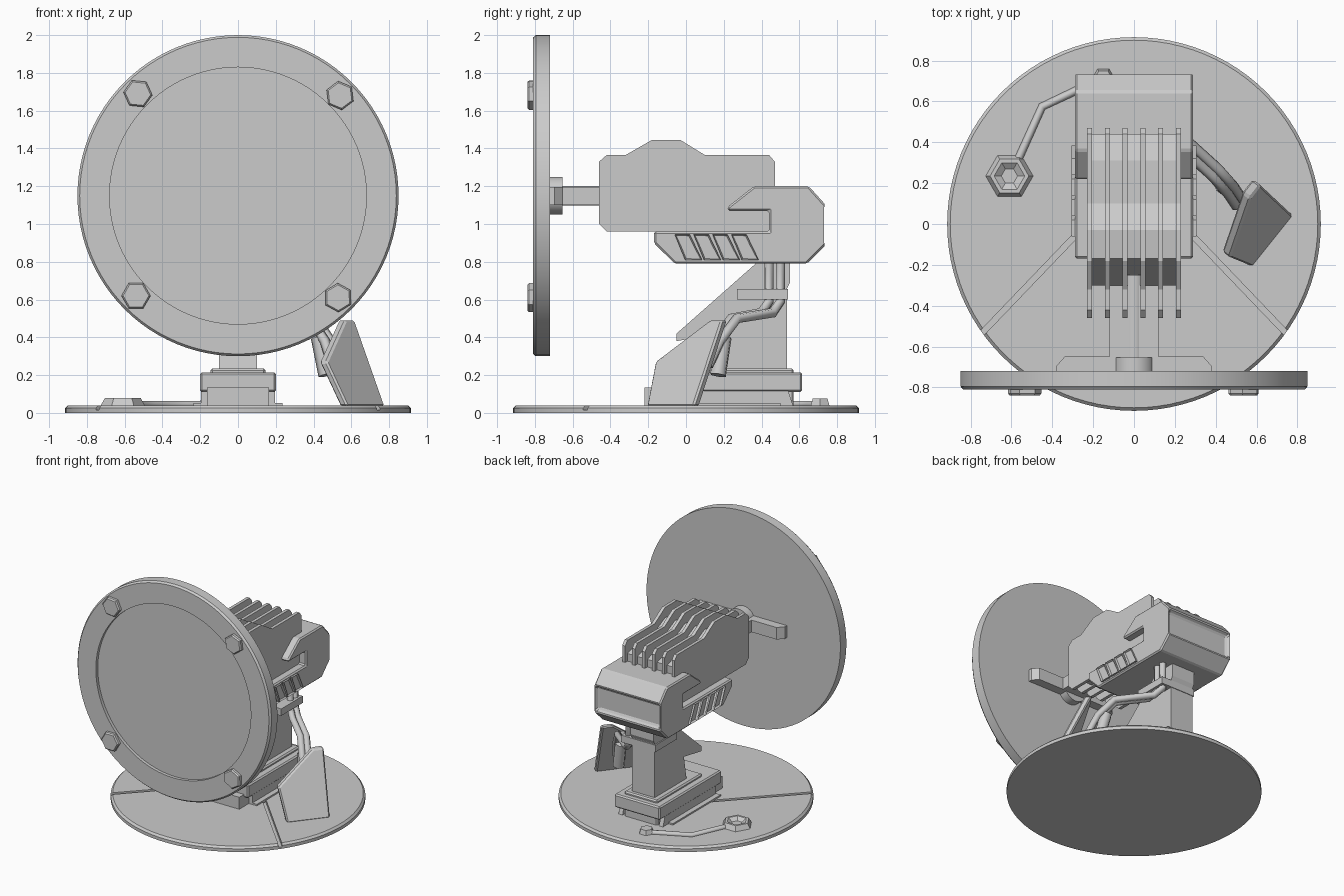
import bpy, bmesh, math
from mathutils import Vector, Matrix

if "Cube" in bpy.data.objects:
    bpy.data.objects.remove(bpy.data.objects["Cube"])

grey = bpy.data.materials.new("plain grey")
grey.diffuse_color = (0.6, 0.6, 0.6, 1)
grey.use_nodes = True
grey.node_tree.nodes["Principled BSDF"].inputs["Base Color"].default_value = grey.diffuse_color


def finish(bm, name, bevel=0, smooth=False):
    bmesh.ops.recalc_face_normals(bm, faces=bm.faces)
    me = bpy.data.meshes.new(name)
    bm.to_mesh(me)
    bm.free()
    ob = bpy.data.objects.new(name, me)
    bpy.context.collection.objects.link(ob)
    me.materials.append(grey)
    if bevel:
        m = ob.modifiers.new("edge", 'BEVEL')
        m.width, m.segments, m.limit_method = bevel, 1, 'ANGLE'
    if smooth:
        bpy.ops.object.select_all(action='DESELECT')
        ob.select_set(True)
        bpy.context.view_layer.objects.active = ob
        bpy.ops.object.shade_smooth_by_angle(angle=math.radians(30))
    return ob


def prism(name, pts, lo, hi, axis='x', bevel=0, inset=None):
    """Extrude a profile along x (pts are y,z) or z (pts are x,y)."""
    bm = bmesh.new()
    put = (lambda p, h: (h, *p)) if axis == 'x' else (lambda p, h: (*p, h))
    f = bm.faces.new([bm.verts.new(put(p, lo)) for p in pts])
    r = bmesh.ops.extrude_face_region(bm, geom=[f])
    bmesh.ops.translate(bm, vec=put((0, 0), hi - lo),
                        verts=[v for v in r['geom'] if isinstance(v, bmesh.types.BMVert)])
    bmesh.ops.recalc_face_normals(bm, faces=bm.faces)
    if inset:
        n, thick, depth = inset
        faces = [f for f in bm.faces if f.normal.dot(Vector(n)) > 0.95]
        bmesh.ops.inset_region(bm, faces=faces, thickness=thick, depth=-depth)
    return finish(bm, name, bevel)


def box(name, x, y, z, bevel=0):
    return prism(name, [(y[0], z[0]), (y[1], z[0]), (y[1], z[1]), (y[0], z[1])], *x, bevel=bevel)


def lathe(name, prof, axis, origin, n=96, turn=0.0):
    """Spin (radius, height) points about y or z through origin."""
    bm = bmesh.new()
    vs = [bm.verts.new((r, 0, h) if axis == 'z' else (r, h, 0)) for r, h in prof]
    es = [bm.edges.new(e) for e in zip(vs, vs[1:])]
    ax = Vector((0, 0, 1)) if axis == 'z' else Vector((0, 1, 0))
    bmesh.ops.spin(bm, geom=vs + es, cent=(0, 0, 0), axis=ax, angle=2 * math.pi, steps=n)
    bmesh.ops.remove_doubles(bm, verts=bm.verts, dist=1e-4)
    bmesh.ops.transform(bm, matrix=Matrix.Translation(origin) @ Matrix.Rotation(turn, 4, ax), verts=bm.verts)
    return finish(bm, name, smooth=n > 12)


def tube(name, pts, r, sides=1):
    cu = bpy.data.curves.new(name, 'CURVE')
    cu.dimensions, cu.bevel_depth, cu.bevel_resolution, cu.use_fill_caps = '3D', r, sides, True
    sp = cu.splines.new('POLY')
    sp.points.add(len(pts) - 1)
    for p, co in zip(sp.points, pts):
        p.co = (*co, 1)
    ob = bpy.data.objects.new(name, cu)
    bpy.context.collection.objects.link(ob)
    cu.materials.append(grey)


# round base with two radial grooves
base = lathe("base_disc", [(0, 0), (0.915, 0), (0.915, 0.025), (0.9, 0.04), (0, 0.04)], 'z', (0, 0, 0))
for s in (-1, 1):
    a, b = Vector((0.2 * s, 0.034)), Vector((0.84 * s, -0.634))
    w = (b - a).orthogonal().normalized() * 0.014
    cut = prism("groove_cutter", [a + w, b + w, b - w, a - w], 0.015, 0.1, 'z')
    cut.hide_render = True
    cut.display_type = 'WIRE'
    m = base.modifiers.new("groove", 'BOOLEAN')
    m.operation, m.object, m.solver = 'DIFFERENCE', cut, 'EXACT'

# foot and column
box("foot_plate", (-0.235, 0.235), (-0.1, 0.5), (0.03, 0.052))
box("foot_core", (-0.145, 0.145), (0.0, 0.57), (0.03, 0.235), 0.01)
box("foot_toe", (-0.165, 0.165), (-0.22, 0.2), (0.03, 0.135))
for s in (-1, 1):
    prism("foot_skirt", [(-0.1, 0.03), (0.57, 0.03), (0.54, 0.12), (-0.1, 0.12)], 0.16 * s, 0.195 * s)
box("foot_rail", (-0.2, 0.2), (-0.16, 0.615), (0.11, 0.215), 0.01)
prism("column", [(0.13, 0.2), (0.17, 0.42), (-0.05, 0.38), (-0.05, 0.42), (0.38, 0.8), (0.55, 0.8),
                 (0.55, 0.69), (0.535, 0.66), (0.535, 0.2)], -0.1, 0.1)
box("pipe_clamp", (-0.11, 0.19), (0.27, 0.54), (0.6, 0.655))

# finned main body
fin = [(-0.46, 1.0), (-0.42, 0.96), (0.47, 0.96), (0.47, 1.33), (0.44, 1.365), (0.1, 1.365),
       (-0.03, 1.445), (-0.18, 1.445), (-0.32, 1.365), (-0.42, 1.365), (-0.46, 1.33)]
for i in range(6):
    x = -0.217 + i * 0.0868
    prism("cooling_fin", fin, x - 0.0125, x + 0.0125)
prism("body_core", [(-0.3, 0.97), (-0.3, 1.05), (-0.17, 1.35), (-0.03, 1.365), (0.1, 1.3), (0.31, 1.3),
                    (0.44, 1.26), (0.44, 0.97)], -0.215, 0.215)

# rear housing with claw-shaped cheeks and recessed back panel
prism("rear_housing", [(-0.17, 0.96), (-0.17, 0.9), (-0.06, 0.79), (0.64, 0.79), (0.74, 0.89), (0.74, 1.1),
                       (0.65, 1.2), (0.36, 1.2), (0.22, 1.09), (0.22, 1.07), (0.44, 1.07), (0.44, 0.96)],
      -0.29, 0.29, bevel=0.016, inset=((0, 1, 0), 0.03, 0.035))
for s in (-1, 1):
    for i in range(4):
        y = -0.06 + i * 0.1
        prism("side_vent", [(y, 0.945), (y + 0.08, 0.945), (y + 0.145, 0.81), (y + 0.055, 0.81)],
              0.27 * s, 0.305 * s, inset=((s, 0, 0), 0.016, 0.025))

# connecting rod, collar and T bracket
lathe("rod", [(0, -0.73), (0.052, -0.73), (0.052, -0.25), (0, -0.25)], 'y', (0, 0, 1.15), 32)
lathe("rod_collar", [(0, -0.73), (0.1, -0.73), (0.1, -0.655), (0, -0.655)], 'y', (0, 0, 1.15), 32)
prism("t_bracket", [(-0.38, -0.73), (0.38, -0.73), (0.38, -0.695), (0.34, -0.65), (0.12, -0.65), (0.12, -0.3),
                    (-0.12, -0.3), (-0.12, -0.65), (-0.34, -0.65), (-0.38, -0.695)], 1.1, 1.195, 'z')

# big round front plate with shallow recess and bolts
lathe("front_plate", [(0, -0.785), (0.68, -0.785), (0.68, -0.81), (0.838, -0.81), (0.85, -0.795),
                      (0.85, -0.72), (0, -0.72)], 'y', (0, 0, 1.15))
for x, z, t in ((-0.53, 1.69, 0.1), (0.54, 1.68, 0.4), (-0.54, 0.62, 0), (0.53, 0.61, 0.5)):
    lathe("bolt", [(0, -0.8), (0.077, -0.8), (0.077, -0.83), (0.068, -0.84), (0, -0.84)], 'y', (x, 0, z), 6, t)

# leaning side shield, extruded away from its outer face
bm = bmesh.new()
f = bm.faces.new([bm.verts.new(p) for p in ((0.78, 0.04, 0.035), (0.62, 0.19, 0.49), (0.57, 0.125, 0.49),
                                             (0.47, -0.165, 0.27), (0.58, -0.21, 0.035))])
r = bmesh.ops.extrude_face_region(bm, geom=[f])
bmesh.ops.translate(bm, vec=(-0.04, 0.032, 0),
                    verts=[v for v in r['geom'] if isinstance(v, bmesh.types.BMVert)])
finish(bm, "side_shield", 0.01)

# pipes from housing to shield, with end sleeve
for d in (0, 0.06):
    tube("pipe", [(0.15, 0.44 + d, 0.82), (0.15, 0.44 + d, 0.59), (0.2, 0.4 + d, 0.53),
                  (0.38 + d / 2, 0.24 + d / 2, 0.5), (0.46 + d / 2, 0.15 + d / 2, 0.38),
                  (0.5 + d / 2, 0.09 + d / 2, 0.25)], 0.027)
tube("pipe_sleeve", [(0.43, 0.2, 0.4), (0.47, 0.17, 0.2)], 0.045)

# hexagonal floor socket with its cable and plug
lathe("floor_socket", [(0, 0.03), (0.122, 0.03), (0.095, 0.078), (0.075, 0.078), (0.04, 0.055), (0, 0.055)],
      'z', (-0.61, 0.235, 0), 6)
tube("floor_cable", [(-0.57, 0.31, 0.045), (-0.45, 0.575, 0.045), (-0.28, 0.655, 0.045),
                     (-0.15, 0.72, 0.045)], 0.02)
lathe("floor_plug", [(0, 0.03), (0.06, 0.03), (0.045, 0.075), (0, 0.075)], 'z', (-0.15, 0.71, 0), 6)
